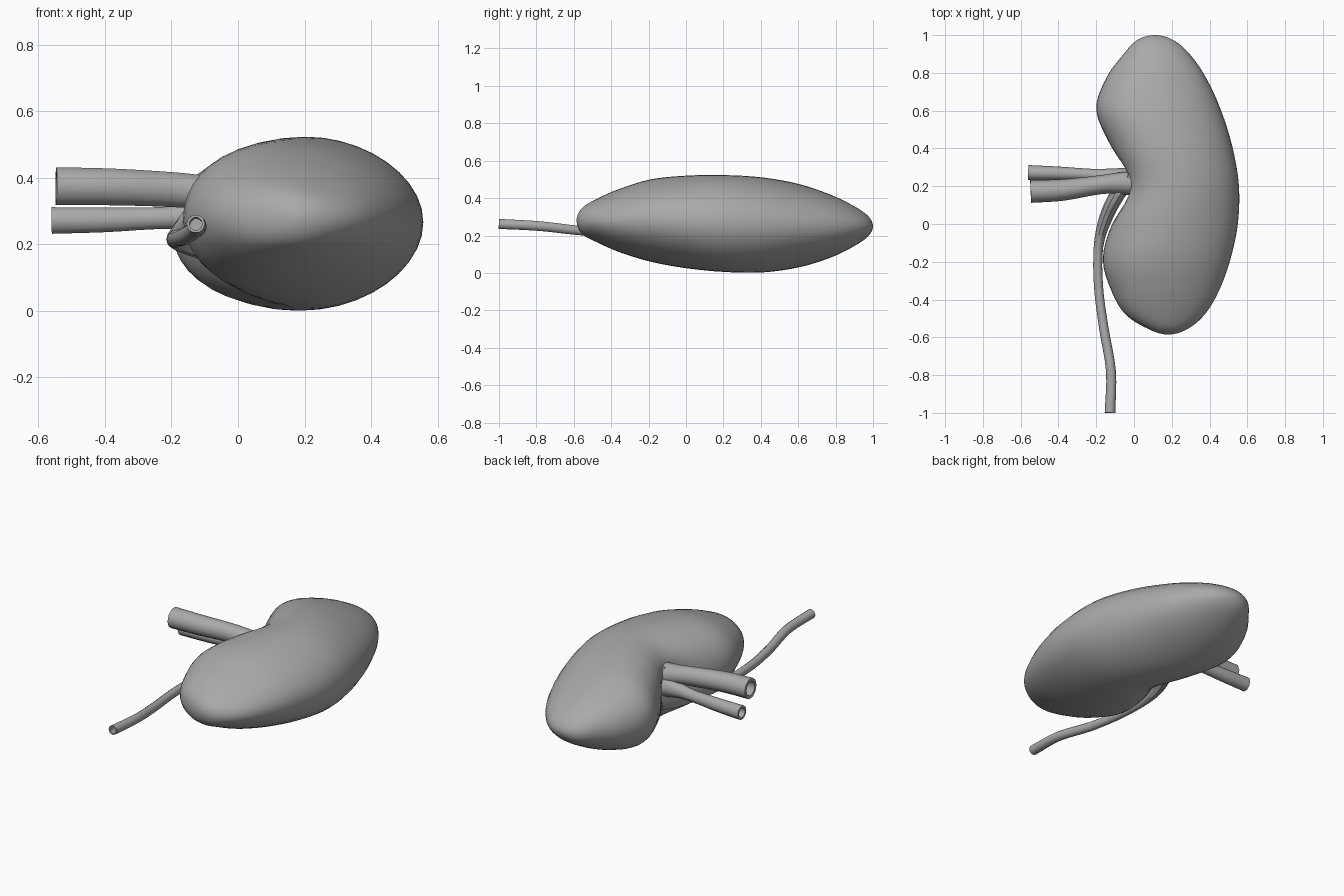
import bpy, bmesh
from math import pi, sin, cos, exp
from mathutils import Vector

cube = bpy.data.objects.get("Cube")
if cube:
    bpy.data.objects.remove(cube, do_unlink=True)

grey = bpy.data.materials.new("plain grey")
grey.use_nodes = True
colour = (0.4, 0.4, 0.4, 1)
grey.diffuse_color = colour
grey.node_tree.nodes["Principled BSDF"].inputs["Base Color"].default_value = colour


def spline(values, u):
    """Smooth curve through evenly spaced values, u from 0 to len - 1."""
    i = min(int(u), len(values) - 2)
    f = u - i
    b, c = values[i], values[i + 1]
    a = values[i - 1] if i else b * 2 - c
    d = values[i + 2] if i + 2 < len(values) else c * 2 - b
    return b + (c - a) * (f / 2) + (a * 2 - b * 5 + c * 4 - d) * (f * f / 2) \
        + ((b - c) * 3 + d - a) * (f ** 3 / 2)


def loft(name, rings):
    """Skin a list of rings and close both ends."""
    bm = bmesh.new()
    loops = [[bm.verts.new(p) for p in ring] for ring in rings]
    n = len(loops[0])
    for lo, hi in zip(loops, loops[1:]):
        for i in range(n):
            j = (i + 1) % n
            bm.faces.new((lo[i], lo[j], hi[j], hi[i]))
    bm.faces.new(loops[0])
    bm.faces.new(loops[-1])
    bmesh.ops.recalc_face_normals(bm, faces=bm.faces)
    mesh = bpy.data.meshes.new(name)
    bm.to_mesh(mesh)
    bm.free()
    mesh.materials.append(grey)
    obj = bpy.data.objects.new(name, mesh)
    bpy.context.collection.objects.link(obj)
    bpy.ops.object.select_all(action='DESELECT')
    obj.select_set(True)
    bpy.context.view_layer.objects.active = obj
    bpy.ops.object.shade_smooth_by_angle(angle=pi / 4)
    return obj


def tube(name, path, steps=4, sides=10, wall=0.7, depth=0.08):
    """Open-ended tube; path rows are x, y, z, horizontal radius, vertical radius."""
    pts = [Vector(p[:3]) for p in path]
    total = (len(path) - 1) * steps
    rings = []
    for k in range(total + 1):
        u = k / steps
        c = spline(pts, u)
        ahead = spline(pts, min(u + 0.1, len(pts) - 1)) - spline(pts, max(u - 0.1, 0))
        side = ahead.cross(Vector((0, 0, 1))).normalized()
        up = side.cross(ahead).normalized()
        rh = spline([p[3] for p in path], u)
        rv = spline([p[4] for p in path], u)
        rings.append([c + side * rh * cos(a) + up * rv * sin(a)
                      for a in (2 * pi * i / sides for i in range(sides))])
    # Hollow mouth at the first end
    inward = (pts[1] - pts[0]).normalized() * depth
    lip = [pts[0] + (p - pts[0]) * wall for p in rings[0]]
    return loft(name, [[p + inward for p in lip], lip] + rings)


# Bean-shaped body: outline stations from front tip to back tip
left = [.18, .08, -.045, -.12, -.165, -.125, -.06, -.13, -.2, -.15, -.06, .015, .11]
right = [.18, .28, .375, .45, .51, .55, .555, .52, .46, .385, .3, .21, .11]
top = [.28, .345, .395, .45, .5, .52, .523, .51, .475, .42, .36, .305, .25]
bottom = [.28, .21, .165, .11, .06, .025, .005, .003, .03, .08, .14, .195, .25]
rows, sides = 48, 40
rings = []
for k in range(rows + 1):
    t = min(max(k / rows, 0.004), 0.996)
    u = t * 12
    y = 0.2075 - 0.7925 * cos(pi * k / rows)
    x0, x1, z1, z0 = (spline(s, u) for s in (left, right, top, bottom))
    ring = []
    for i in range(sides):
        a = 2 * pi * i / sides
        x = (x0 + x1) / 2 + (x1 - x0) / 2 * (cos(a) - 0.12 * sin(a) ** 2)
        z = (z0 + z1) / 2 + (z1 - z0) / 2 * sin(a)
        # Hollow where the vessels enter
        if cos(a) < 0:
            x += 0.06 * exp(-(sin(a) / 0.4) ** 2 - ((y - 0.2) / 0.15) ** 2)
        ring.append((x, y, z))
    rings.append(ring)
loft("bean_body", rings)

# Two vessels entering the hollow
tube("upper_vessel", [(-.547, .172, .375, .06, .06), (-.38, .18, .373, .057, .058),
                      (-.2, .205, .365, .05, .055), (-.1, .215, .355, .055, .055),
                      (.03, .215, .33, .07, .07)])
tube("lower_vessel", [(-.56, .272, .272, .04, .042), (-.4, .268, .274, .036, .039),
                      (-.22, .26, .28, .032, .035), (-.1, .25, .285, .045, .05),
                      (.03, .24, .28, .06, .08)])

# Long drain tube that widens into a flattened funnel in the hollow
tube("drain_tube", [(-.127, -1, .262, .028, .028), (-.122, -.78, .25, .026, .027),
                    (-.16, -.55, .225, .025, .026), (-.188, -.33, .217, .024, .026),
                    (-.188, -.12, .217, .025, .032), (-.15, .03, .235, .035, .07),
                    (-.085, .16, .26, .04, .12), (.02, .3, .27, .04, .14)])
